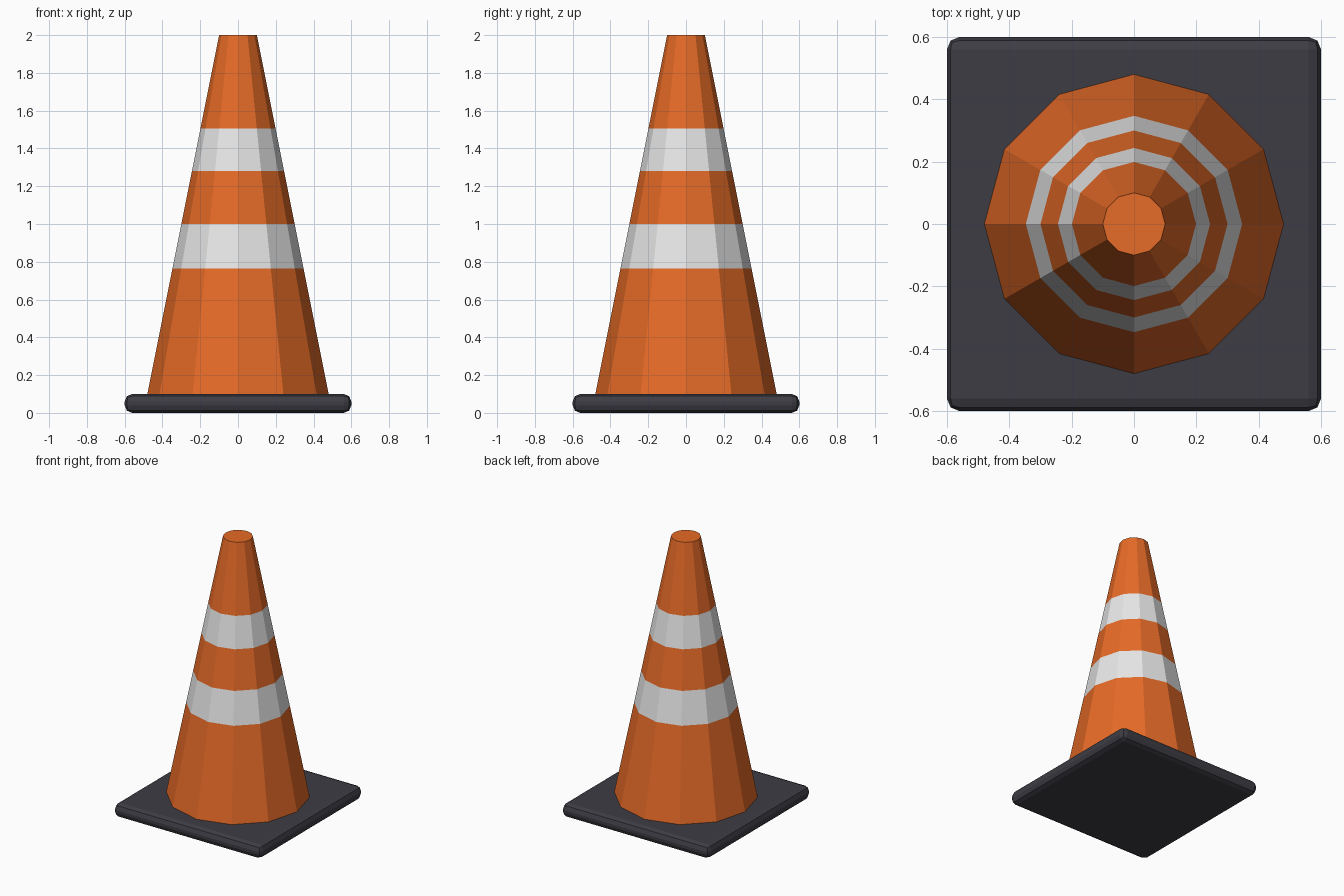
import bpy, bmesh, math

cube = bpy.data.objects.get("Cube")
if cube:
    bpy.data.objects.remove(cube, do_unlink=True)


def material(name, color):
    mat = bpy.data.materials.new(name)
    mat.use_nodes = True
    mat.diffuse_color = (*color, 1)
    mat.node_tree.nodes["Principled BSDF"].inputs["Base Color"].default_value = (*color, 1)
    return mat


def add_object(name, bm, mats):
    bmesh.ops.recalc_face_normals(bm, faces=bm.faces)
    mesh = bpy.data.meshes.new(name)
    bm.to_mesh(mesh)
    bm.free()
    for mat in mats:
        mesh.materials.append(mat)
    obj = bpy.data.objects.new(name, mesh)
    bpy.context.collection.objects.link(obj)
    return obj


orange = material("orange plastic", (0.79, 0.145, 0.02))
white = material("reflective white", (0.8, 0.8, 0.8))
rubber = material("dark rubber", (0.048, 0.046, 0.058))

# Square base with rounded edges
bm = bmesh.new()
bmesh.ops.create_cube(bm, size=1)
for v in bm.verts:
    v.co.x *= 1.2
    v.co.y *= 1.2
    v.co.z = v.co.z * 0.1 + 0.05
bmesh.ops.bevel(bm, geom=bm.edges[:], offset=0.04, segments=2,
                profile=0.5, affect="EDGES")
add_object("base", bm, [rubber])

# Twelve-sided cone, alternating orange and white bands
SIDES = 12
heights = [0.1, 0.765, 1.0, 1.28, 1.505, 2.0]
bm = bmesh.new()
rings = []
for z in heights:
    radius = 0.5 - 0.2 * z
    rings.append([bm.verts.new((radius * math.cos(math.tau * i / SIDES),
                                radius * math.sin(math.tau * i / SIDES), z))
                  for i in range(SIDES)])
for band, (low, high) in enumerate(zip(rings, rings[1:])):
    for i in range(SIDES):
        j = (i + 1) % SIDES
        face = bm.faces.new((low[i], low[j], high[j], high[i]))
        face.material_index = band % 2
bm.faces.new(rings[-1])
bm.faces.new(rings[0][::-1])
add_object("cone", bm, [orange, white])
